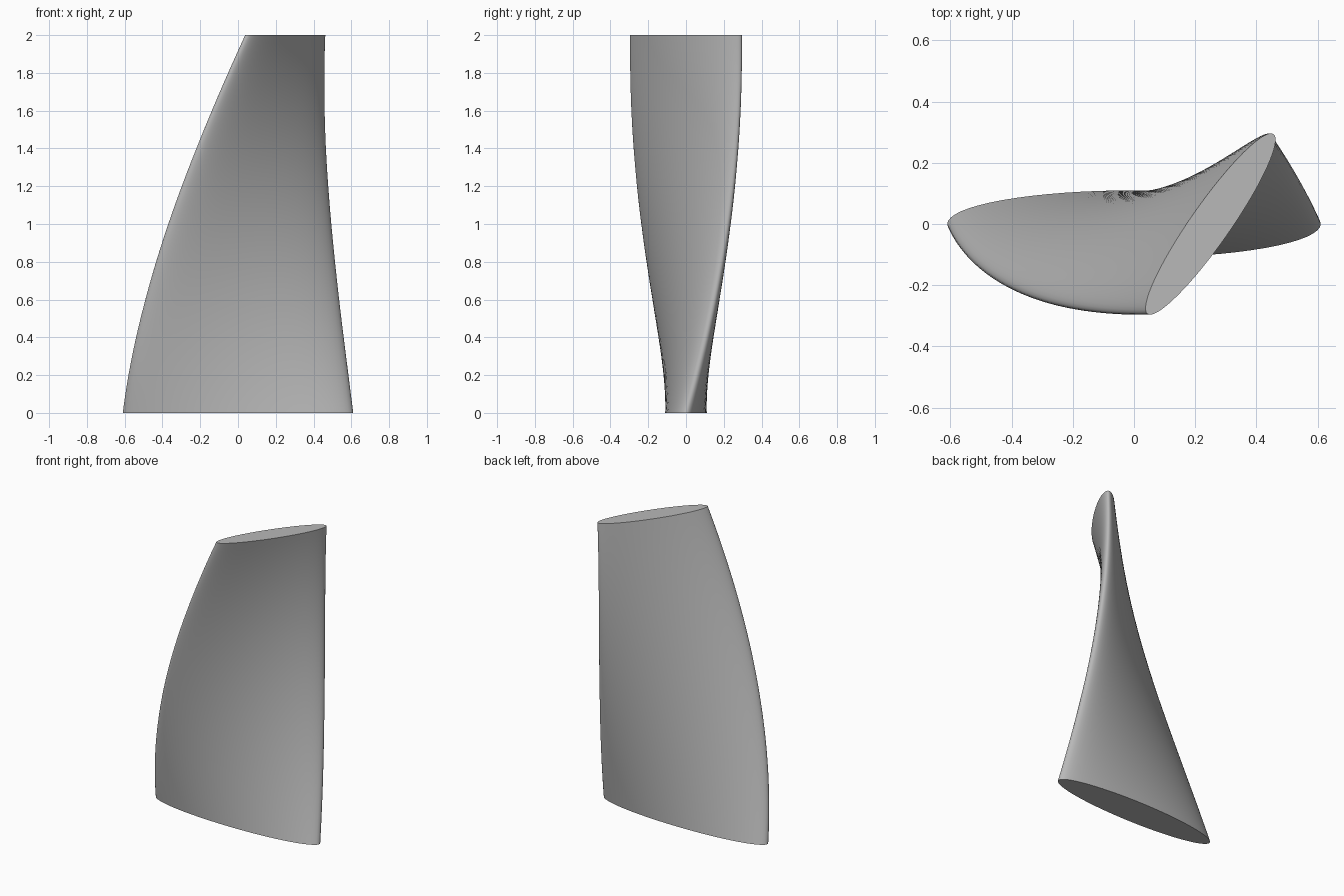
import bpy
import bmesh
from math import cos, sin, pi, radians
from mathutils import Matrix, Vector

cube = bpy.data.objects.get("Cube")
if cube:
    bpy.data.objects.remove(cube, do_unlink=True)

HEIGHT = 2.0
HALF_CHORD, HALF_THICKNESS = 0.61, 0.11   # elliptical root section
TIP_SCALE, TIP_TWIST, TIP_SWEEP = 0.588, radians(55), 0.25
SIDES, LAYERS = 64, 48

# Plain grey metal
grey = bpy.data.materials.new("blade grey")
grey.use_nodes = True
colour = (0.48, 0.48, 0.48, 1)
grey.diffuse_color = colour
grey.node_tree.nodes["Principled BSDF"].inputs["Base Color"].default_value = colour


def section(bm, t):
    """One ring of the blade: tapered, twisted and swept by height fraction t."""
    scale = 1 + (TIP_SCALE - 1) * t
    turn = Matrix.Rotation(TIP_TWIST * t, 3, 'Z')
    offset = Vector((TIP_SWEEP * t * t, 0, HEIGHT * t))
    ring = []
    for i in range(SIDES):
        a = 2 * pi * i / SIDES
        p = Vector((HALF_CHORD * cos(a), HALF_THICKNESS * sin(a), 0)) * scale
        ring.append(bm.verts.new(turn @ p + offset))
    return ring


# Blade skin lofted through the sections, with flat root and tip caps
bm = bmesh.new()
rings = [section(bm, k / LAYERS) for k in range(LAYERS + 1)]
for low, high in zip(rings, rings[1:]):
    for i in range(SIDES):
        j = (i + 1) % SIDES
        bm.faces.new((low[i], low[j], high[j], high[i]))
bm.faces.new(rings[0][::-1])
bm.faces.new(rings[-1])

mesh = bpy.data.meshes.new("twisted_blade")
bm.to_mesh(mesh)
bm.free()
mesh.materials.append(grey)
blade = bpy.data.objects.new("twisted_blade", mesh)
bpy.context.collection.objects.link(blade)

# Smooth skin, crisp cap rims
bpy.ops.object.select_all(action='DESELECT')
blade.select_set(True)
bpy.context.view_layer.objects.active = blade
bpy.ops.object.shade_smooth_by_angle(angle=radians(40))
